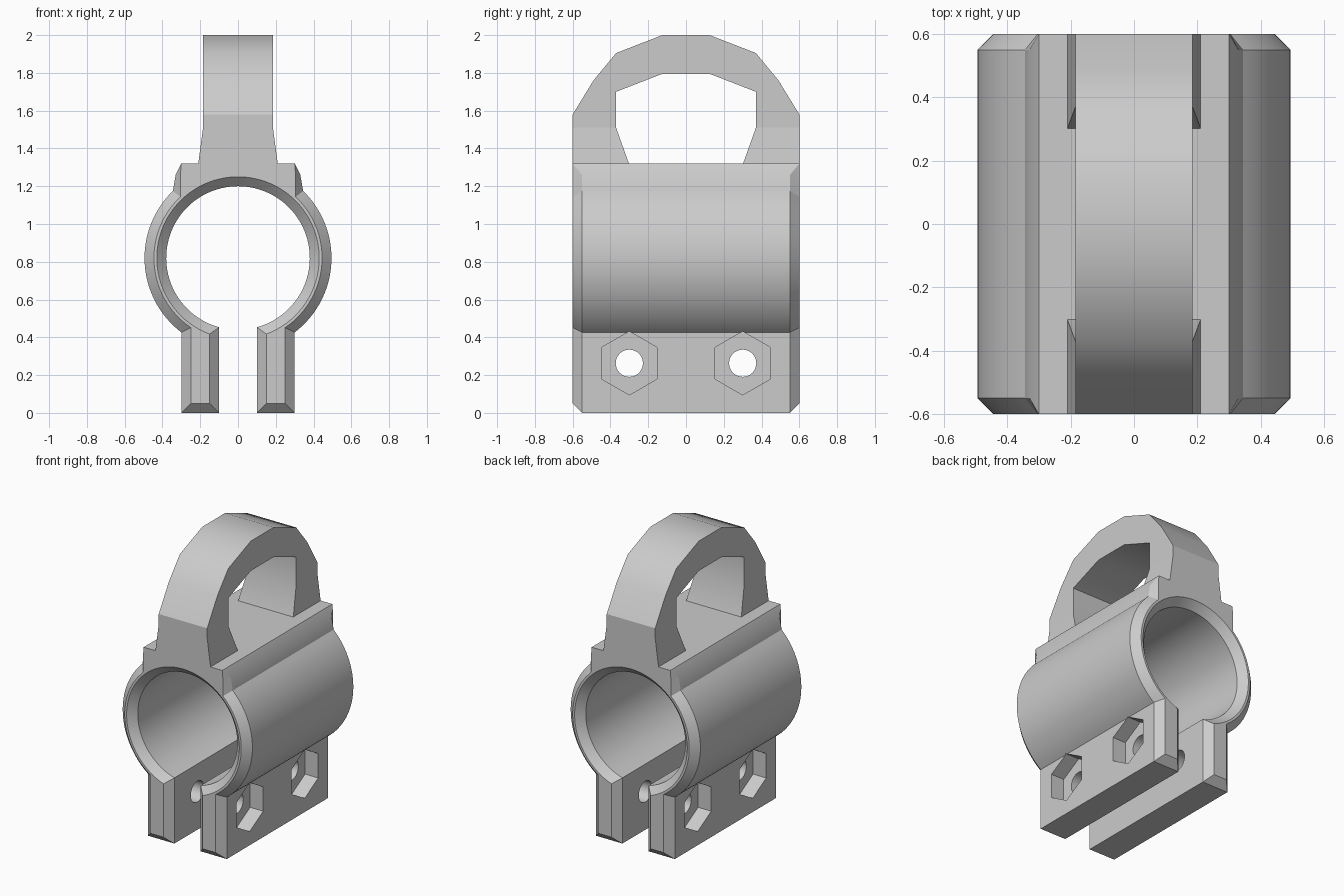
import bpy, bmesh
from math import sin, cos, asin, acos, pi, sqrt, radians
from mathutils import Matrix

cube = bpy.data.objects.get("Cube")
if cube:
    bpy.data.objects.remove(cube, do_unlink=True)

grey = bpy.data.materials.new("plain grey")
grey.use_nodes = True
colour = (0.6, 0.6, 0.6, 1)
grey.diffuse_color = colour
grey.node_tree.nodes["Principled BSDF"].inputs["Base Color"].default_value = colour

HALF = 0.6      # half length along y
BEVEL = 0.05    # end chamfer
AXIS = 0.82     # height of the bore axis
TOP = 1.32      # top of the pedestal


def finish(name, bm):
    bmesh.ops.remove_doubles(bm, verts=bm.verts, dist=1e-5)
    bmesh.ops.recalc_face_normals(bm, faces=bm.faces)
    mesh = bpy.data.meshes.new(name)
    bm.to_mesh(mesh)
    bm.free()
    mesh.materials.append(grey)
    obj = bpy.data.objects.new(name, mesh)
    bpy.context.collection.objects.link(obj)
    return obj


def arc(r, a, b, n):
    return [(r * cos(a + (b - a) * i / n), AXIS + r * sin(a + (b - a) * i / n))
            for i in range(n + 1)]


def clamp_section(inset):
    """Closed outline of the clamp, shrunk by the inset on all but the top."""
    outer, bore = 0.495 - inset, 0.38 + inset
    leg_out, leg_in = 0.30 - inset, 0.10 + inset
    shoulder = 0.305 if inset else 0.345
    half = [(0.30, TOP), (0.305 if inset else 0.33, 1.26)]
    half += arc(outer, acos(shoulder / outer), -acos(leg_out / outer), 30)
    half += [(leg_out, inset), (leg_in, inset)]
    half += arc(bore, -acos(leg_in / bore), pi / 2, 40)
    return half + [(-x, z) for x, z in reversed(half[:-1])]


# Clamp body: lofted outline with chamfered ends
bm = bmesh.new()
rings = []
for y, inset in ((-HALF, BEVEL), (BEVEL - HALF, 0), (HALF - BEVEL, 0), (HALF, BEVEL)):
    end = HALF if y > 0 else -HALF
    rings.append([bm.verts.new((x, end if z == TOP else y, z))
                  for x, z in clamp_section(inset)])
count = len(rings[0])
for a, b in zip(rings, rings[1:]):
    for i in range(count):
        j = (i + 1) % count
        bm.faces.new((a[i], a[j], b[j], b[i]))
bm.faces.new(rings[0])
bm.faces.new(rings[-1])
clamp = finish("clamp_with_loop", bm)

# Loop on top: faceted arch with flared feet sunk into the pedestal
outer = [(0.6, 1.30), (0.6, 1.51), (0.6, 1.58), (0.49, 1.76), (0.37, 1.905), (0.125, 2)]
inner = [(0.295, 1.30), (0.37, 1.51), (0.37, 1.70), (0.125, 1.795)]


def mirrored(half):
    return half + [(-y, z) for y, z in reversed(half)]


outline = mirrored(outer) + mirrored(inner)[::-1]
bm = bmesh.new()
sides = []
for s in (-1, 1):
    sides.append([bm.verts.new((s * (0.213 if z < TOP else 0.185), y, z))
                  for y, z in outline])
for v in sides:
    bm.faces.new([v[i] for i in (0, 1, 18, 19)])
    bm.faces.new([v[i] for i in (10, 11, 12, 13)])
    bm.faces.new(v[1:11] + v[13:19])
for i in range(len(outline)):
    j = (i + 1) % len(outline)
    bm.faces.new((sides[0][i], sides[0][j], sides[1][j], sides[1][i]))
loop = finish("top_loop", bm)


def apply_boolean(tool, operation):
    mod = clamp.modifiers.new(operation, "BOOLEAN")
    mod.operation = operation
    mod.solver = "EXACT"
    mod.object = tool
    bpy.context.view_layer.objects.active = clamp
    bpy.ops.object.modifier_apply(modifier=mod.name)
    bpy.data.objects.remove(tool, do_unlink=True)


def x_cylinder(name, sides_count, radius, depth, x, y):
    bm = bmesh.new()
    spin = Matrix.Rotation(pi / 2, 4, "Y") @ Matrix.Rotation(pi / 2, 4, "Z")
    bmesh.ops.create_cone(bm, cap_ends=True, segments=sides_count, radius1=radius,
                          radius2=radius, depth=depth,
                          matrix=Matrix.Translation((x, y, 0.263)) @ spin)
    return finish(name, bm)


apply_boolean(loop, "UNION")

# Bolt holes and hexagonal nut pockets on both legs
for y in (-0.3, 0.3):
    apply_boolean(x_cylinder("bolt_hole_cutter", 32, 0.072, 1, 0, y), "DIFFERENCE")
    for x in (-0.3, 0.3):
        apply_boolean(x_cylinder("nut_pocket_cutter", 6, 0.168, 0.2, x, y), "DIFFERENCE")

# Smooth curves, sharp edges, flat loop sides
bpy.ops.object.select_all(action="DESELECT")
clamp.select_set(True)
bpy.context.view_layer.objects.active = clamp
bpy.ops.object.shade_smooth_by_angle(angle=radians(30))
for face in clamp.data.polygons:
    if face.center.z > TOP and abs(face.normal.x) > 0.9:
        face.use_smooth = False
